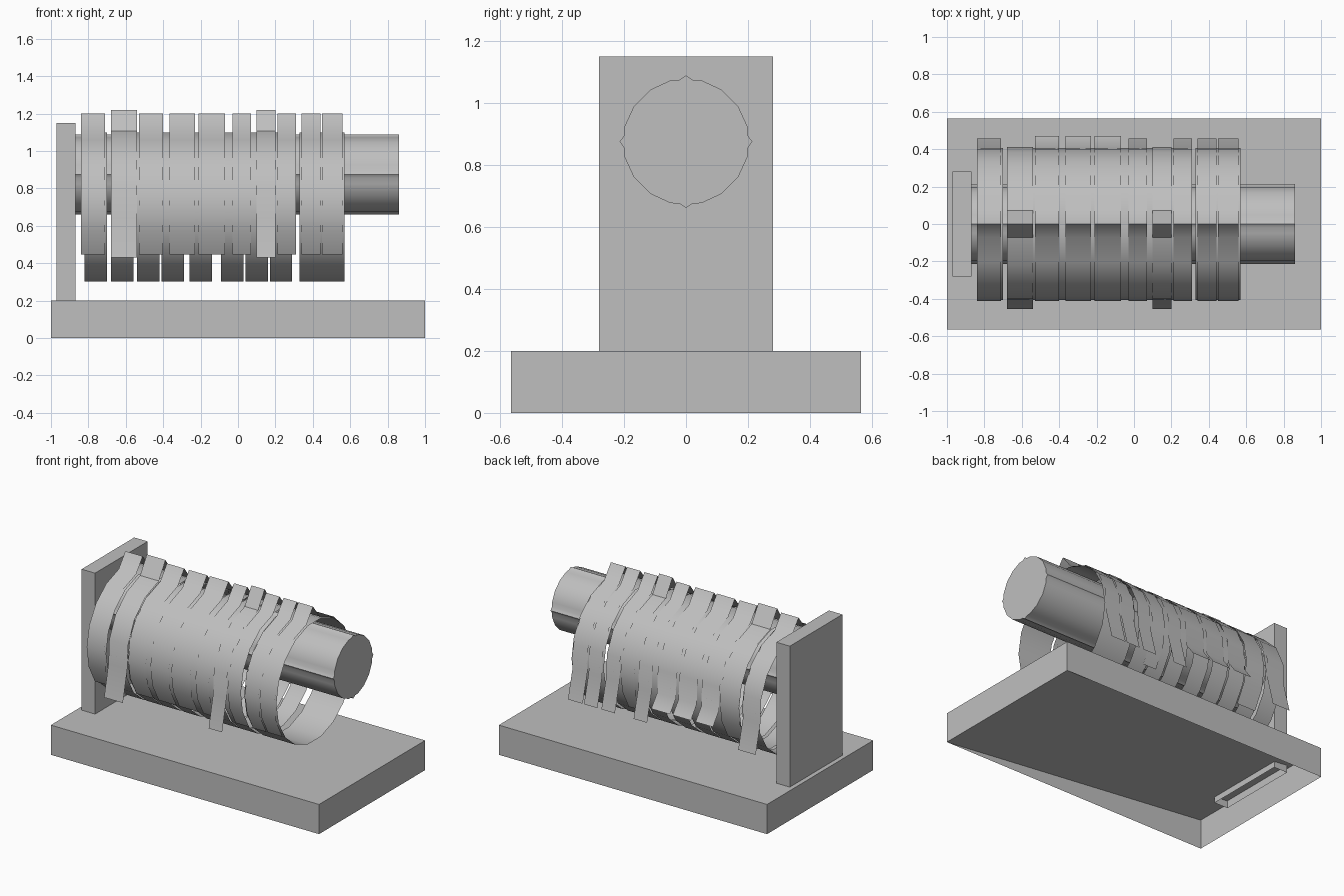
import bpy
import bmesh
from math import cos, sin, radians

cube = bpy.data.objects.get("Cube")
if cube:
    bpy.data.objects.remove(cube)

grey = bpy.data.materials.new("plain_grey")
grey.use_nodes = True
grey.diffuse_color = (0.52, 0.52, 0.52, 1)
grey.node_tree.nodes["Principled BSDF"].inputs["Base Color"].default_value = (0.52, 0.52, 0.52, 1)


def finish(name, bm, smooth=False):
    mesh = bpy.data.meshes.new(name)
    bm.to_mesh(mesh)
    bm.free()
    mesh.materials.append(grey)
    if smooth:
        for poly in mesh.polygons:
            poly.use_smooth = True
        mesh.set_sharp_from_angle(angle=radians(35))
    obj = bpy.data.objects.new(name, mesh)
    bpy.context.collection.objects.link(obj)
    return obj


def open_box(x0, x1, half_y, z0, z1):
    """Box without a floor."""
    bm = bmesh.new()
    plan = [(x0, -half_y), (x1, -half_y), (x1, half_y), (x0, half_y)]
    low = [bm.verts.new((x, y, z0)) for x, y in plan]
    high = [bm.verts.new((x, y, z1)) for x, y in plan]
    bm.faces.new(high)
    for i in range(4):
        j = (i + 1) % 4
        bm.faces.new((low[i], low[j], high[j], high[i]))
    return bm


def sweep(name, path, x0, x1, closed=False, caps=False):
    """Carry a (y, z) path, running front to back over the top, along x."""
    bm = bmesh.new()
    a = [bm.verts.new((x0, y, z)) for y, z in path]
    b = [bm.verts.new((x1, y, z)) for y, z in path]
    for i in range(len(path) if closed else len(path) - 1):
        j = (i + 1) % len(path)
        bm.faces.new((a[i], b[i], b[j], a[j]))
    if caps:
        bm.faces.new(a)
        bm.faces.new(b[::-1])
    return finish(name, bm, True)


def arc(radius, centre_z, start, end, steps):
    angles = [radians(start + (end - start) * i / steps) for i in range(steps + 1)]
    return [(radius * cos(t), centre_z + radius * sin(t)) for t in angles]


# Base with a sloping underside
bm = open_box(-1, 1, 0.565, 0, 0.2)
ramp = [(-1, -0.565, 0.198), (-1, 0.565, 0.198), (1, 0.565, 0), (1, -0.565, 0)]
bm.faces.new([bm.verts.new(p) for p in ramp])
finish("base", bm)

# Upright
finish("upright", open_box(-0.97, -0.87, 0.28, 0.145, 1.15))

# Bar with a small ridge at each quarter
quarter = [(0, 0.214), (0.02, 0.2), (0.05, 0.198), (0.115, 0.168),
           (0.168, 0.115), (0.198, 0.05), (0.2, 0.02)]
section = []
for turn in range(4):
    for y, z in quarter:
        for _ in range(turn):
            y, z = z, -y
        section.append((y, 0.875 + z))
sweep("bar", section, -0.87, 0.86, closed=True, caps=True)

# Plain hoops
for i, x in enumerate((-0.82, -0.68, -0.54, -0.41, -0.26, -0.09, 0.04, 0.17, 0.33, 0.45)):
    hoop = arc(0.405, 0.7, 360, 0, 18)[:-1]
    sweep(f"hoop_{i + 1}", hoop, x, x + 0.12, closed=True)

# Cuffs with a raised ridge on top and one flared end
cuffs = [(-0.84, 0.13, "steep"), (-0.68, 0.14, "front"), (-0.53, 0.13, "flat"),
         (-0.365, 0.135, "flat"), (-0.21, 0.14, "flat"), (-0.03, 0.1, "steep"),
         (0.1, 0.1, "front"), (0.21, 0.1, "steep"), (0.34, 0.1, "steep"),
         (0.45, 0.11, "steep")]
for i, (x, width, kind) in enumerate(cuffs):
    tip = {"steep": (0.458, 0.45), "front": (0.455, 0.43), "flat": (0.47, 0.56)}[kind]
    peak = (0.0, 1.22 if kind == "front" else 1.2)
    path = arc(0.412, 0.7, 218, 100, 6) + [peak] + arc(0.412, 0.7, 80, -8, 4) + [tip]
    if kind == "front":
        path = [(-y, z) for y, z in reversed(path)]
    sweep(f"cuff_{i + 1}", path, x, x + width)
